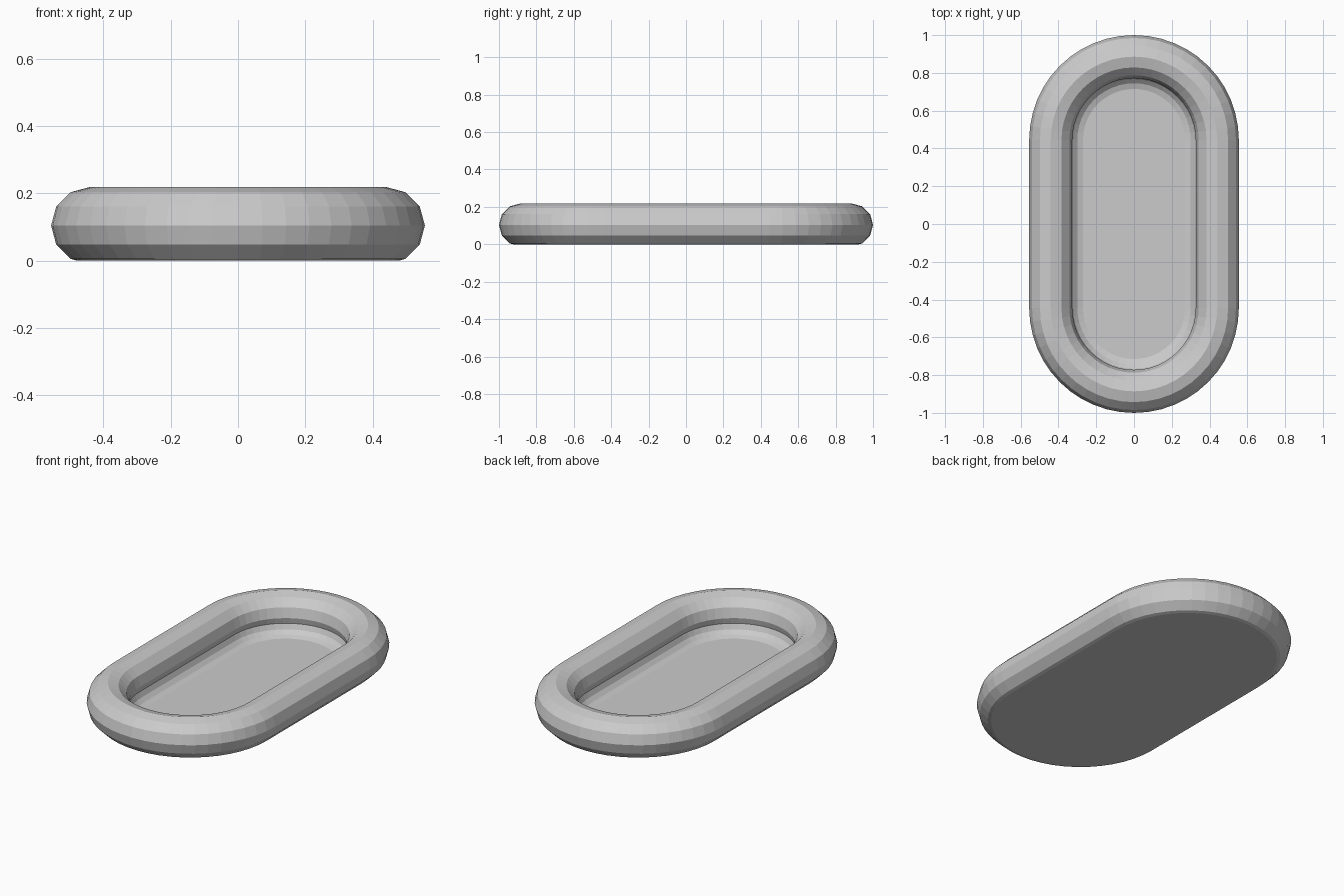
import bpy, bmesh, math

if "Cube" in bpy.data.objects:
    bpy.data.objects.remove(bpy.data.objects["Cube"])

HALF = 0.445      # distance from middle to each end-arc centre
SEG = 24          # segments per end arc
TUBE_R, TUBE_Z, TUBE_C = 0.114, 0.104, 0.441


def stadium(bm, r, z):
    """Ring of vertices around a rounded-end slot outline."""
    ring = []
    for side in (0, 1):
        for i in range(SEG + 1):
            a = math.pi * (side + i / SEG)
            y = r * math.sin(a) + (HALF if side == 0 else -HALF)
            ring.append(bm.verts.new((r * math.cos(a), y, z)))
    return ring


# Cross-section: flat base edge, round rim (12-sided), cove down to the floor
profile = [(0.479, 0.0)]
for k in range(-2, 7):
    a = math.radians(30 * k)
    profile.append((TUBE_C + TUBE_R * math.cos(a), TUBE_Z + TUBE_R * math.sin(a)))
profile += [(0.335, 0.07), (0.322, 0.04), (0.30, 0.02), (0.27, 0.01)]

# Tray body swept around the outline
bm = bmesh.new()
rings = [stadium(bm, r, z) for r, z in profile]
for lo, hi in zip(rings, rings[1:]):
    n = len(lo)
    for i in range(n):
        j = (i + 1) % n
        bm.faces.new((lo[i], lo[j], hi[j], hi[i]))

# Flat underside and tray floor
bm.faces.new(list(reversed(rings[0])))
bm.faces.new(rings[-1])
bmesh.ops.recalc_face_normals(bm, faces=bm.faces)

mesh = bpy.data.meshes.new("oval_tray")
bm.to_mesh(mesh)
bm.free()
tray = bpy.data.objects.new("oval_tray", mesh)
bpy.context.collection.objects.link(tray)
